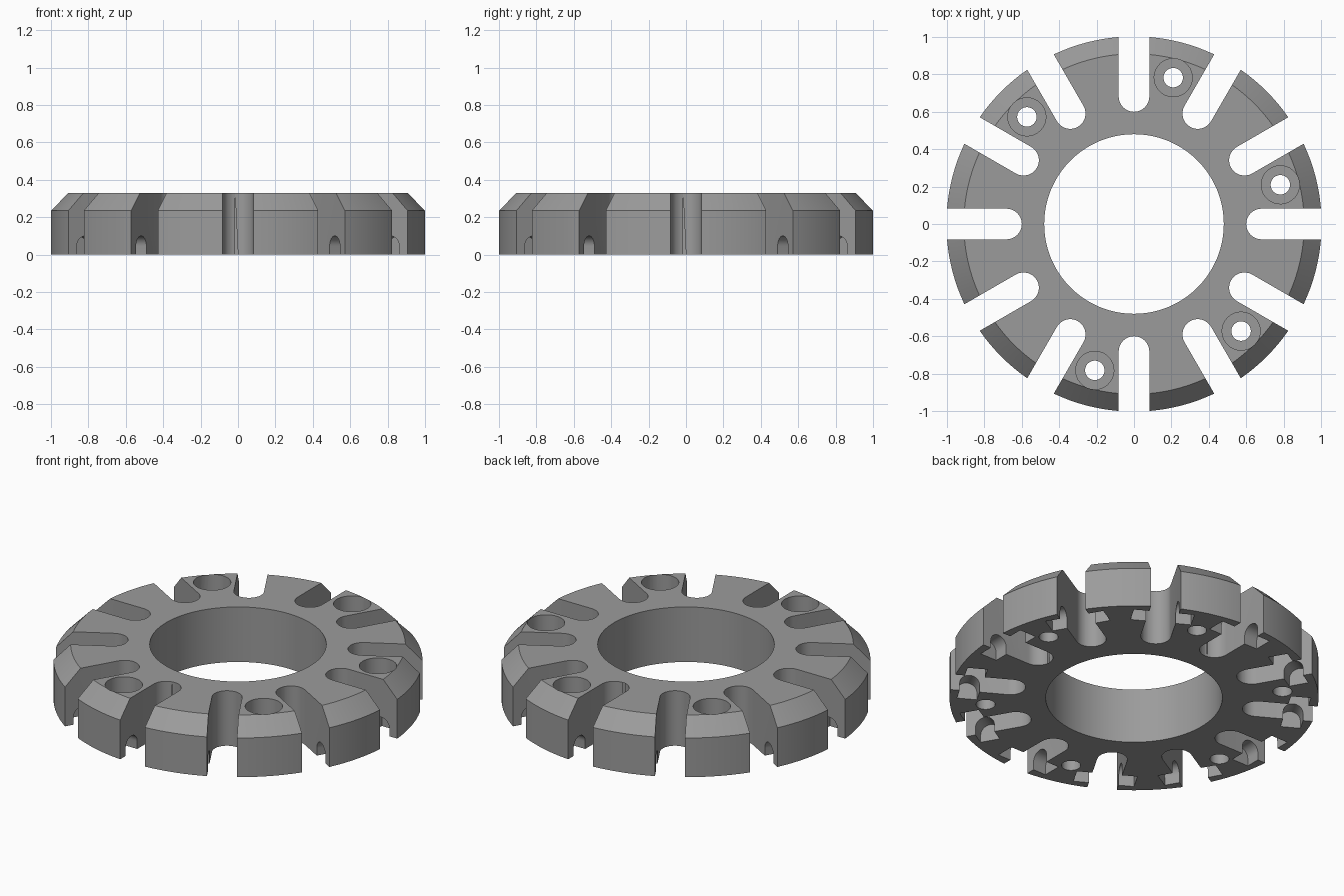
import bpy, bmesh, math
from mathutils import Matrix

if "Cube" in bpy.data.objects:
    bpy.data.objects.remove(bpy.data.objects["Cube"])

OUTER, BORE, HEIGHT = 1.003, 0.48, 0.33
SLOT_HALF, SLOT_END = 0.082, 0.682      # half width, centre of the rounded end
GROOVE_R, GROOVE_HALF = 0.893, 0.167    # radial position, half length

grey = bpy.data.materials.new("machined grey")
grey.diffuse_color = (0.33, 0.33, 0.33, 1)
grey.use_nodes = True
grey.node_tree.nodes["Principled BSDF"].inputs["Base Color"].default_value = grey.diffuse_color


def make_object(name, bm):
    bmesh.ops.recalc_face_normals(bm, faces=bm.faces)
    mesh = bpy.data.meshes.new(name)
    bm.to_mesh(mesh)
    bm.free()
    mesh.materials.append(grey)
    ob = bpy.data.objects.new(name, mesh)
    bpy.context.collection.objects.link(ob)
    return ob


def lathe(bm, profile, steps, matrix=Matrix(), closed=True):
    """Revolve (radius, z) points about z; open profiles get flat end caps."""
    rings = []
    for r, z in profile:
        rings.append([bm.verts.new(matrix @ Matrix.Rotation(math.tau * i / steps, 4, 'Z')
                                   @ Matrix.Translation((r, 0, z)).translation)
                      for i in range(steps)])
    n = len(rings)
    for k in range(n if closed else n - 1):
        a, b = rings[k], rings[(k + 1) % n]
        for i in range(steps):
            j = (i + 1) % steps
            bm.faces.new((a[i], a[j], b[j], b[i]))
    if not closed:
        bm.faces.new(rings[0])
        bm.faces.new(rings[-1])


def prism(bm, bottom, top):
    """Join two matching outlines into a solid."""
    a = [bm.verts.new(p) for p in bottom]
    b = [bm.verts.new(p) for p in top]
    bm.faces.new(a)
    bm.faces.new(b)
    for i in range(len(a)):
        j = (i + 1) % len(a)
        bm.faces.new((a[i], a[j], b[j], b[i]))


def arc(radius, start, steps=16):
    return [(radius * math.cos(start + math.pi * i / steps),
             radius * math.sin(start + math.pi * i / steps)) for i in range(steps + 1)]


# Chamfered ring body
bm = bmesh.new()
lathe(bm, [(BORE, 0), (OUTER, 0), (OUTER, 0.235), (0.91, HEIGHT), (BORE, HEIGHT)], 144)
ring = make_object("slotted_ring", bm)

# Twelve round-ended radial slots
bm = bmesh.new()
outline = [(SLOT_END + x, y) for x, y in arc(SLOT_HALF, math.pi / 2)]
outline += [(1.2, -SLOT_HALF), (1.2, SLOT_HALF)]
for k in range(12):
    turn = Matrix.Rotation(math.radians(30 * k), 3, 'Z')
    prism(bm, [turn @ Matrix.Translation((x, y, -0.1)).translation for x, y in outline],
          [turn @ Matrix.Translation((x, y, 0.5)).translation for x, y in outline])
slots = make_object("slot_cutter", bm)

# Arched pin grooves crossing each slot on the underside
bm = bmesh.new()
arch = [(GROOVE_R + x, 0.045 + z) for x, z in arc(0.055, 0)]
arch += [(GROOVE_R - 0.055, -0.1), (GROOVE_R + 0.055, -0.1)]
for k in range(12):
    turn = Matrix.Rotation(math.radians(30 * k), 3, 'Z')
    prism(bm, [turn @ Matrix.Translation((x, -GROOVE_HALF, z)).translation for x, z in arch],
          [turn @ Matrix.Translation((x, GROOVE_HALF, z)).translation for x, z in arch])
grooves = make_object("groove_cutter", bm)

# Six counterbored bolt holes
bm = bmesh.new()
for k in range(6):
    place = (Matrix.Rotation(math.radians(15 + 60 * k), 4, 'Z')
             @ Matrix.Translation((0.81, 0, 0)))
    lathe(bm, [(0.052, -0.1), (0.052, 0.14), (0.102, 0.14), (0.102, 0.5)], 32,
          place, closed=False)
holes = make_object("bolt_hole_cutter", bm)

# Cut everything out of the ring
for cutter in (slots, grooves, holes):
    mod = ring.modifiers.new(cutter.name, 'BOOLEAN')
    mod.operation = 'DIFFERENCE'
    mod.solver = 'EXACT'
    mod.object = cutter
    cutter.hide_render = True
depsgraph = bpy.context.evaluated_depsgraph_get()
ring.data = bpy.data.meshes.new_from_object(ring.evaluated_get(depsgraph))
ring.modifiers.clear()
for cutter in (slots, grooves, holes):
    bpy.data.objects.remove(cutter)

# Smooth curved walls, keep edges sharp
bpy.context.view_layer.objects.active = ring
ring.select_set(True)
bpy.ops.object.shade_smooth_by_angle(angle=math.radians(25))
